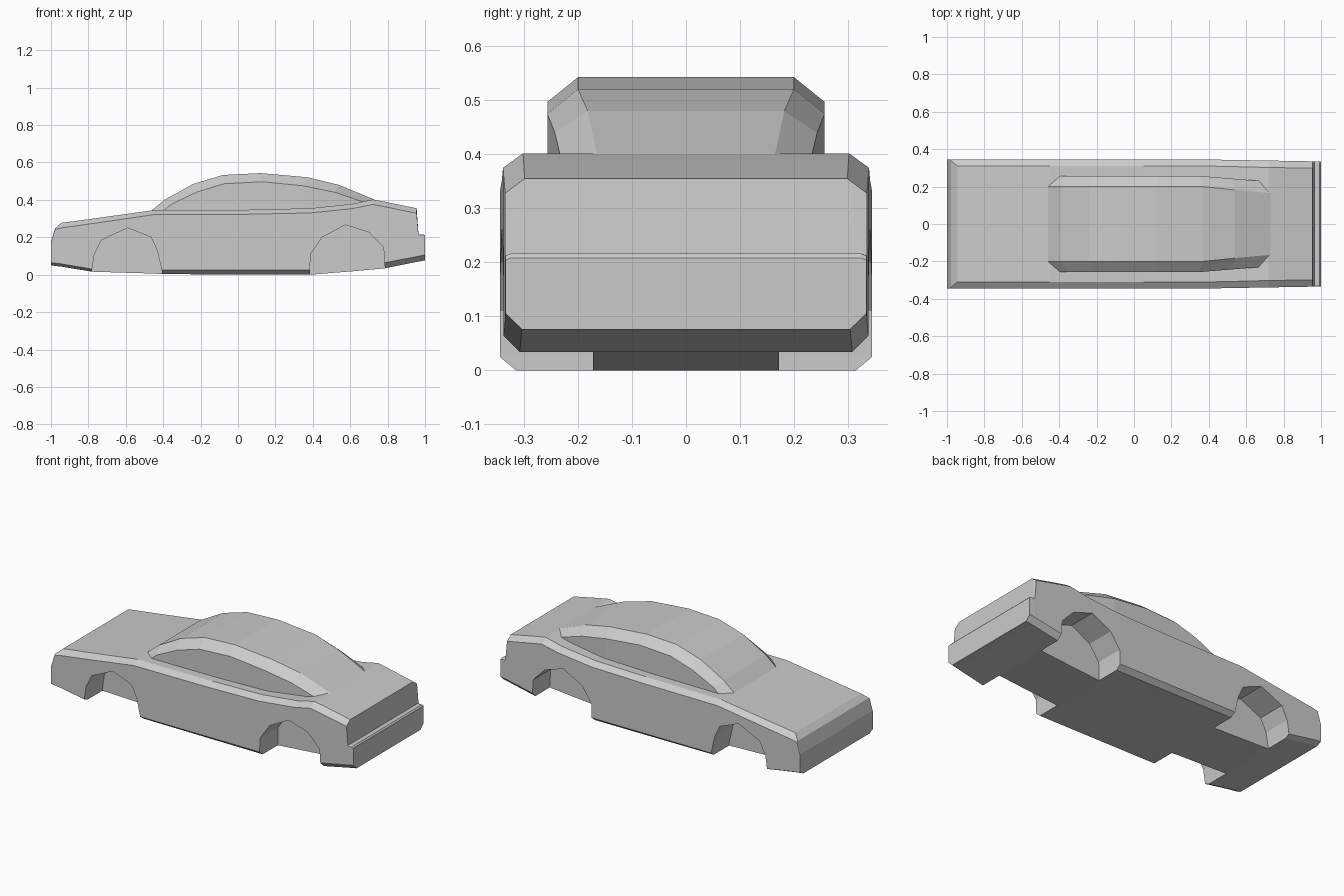
import bpy, bmesh

if "Cube" in bpy.data.objects:
    bpy.data.objects.remove(bpy.data.objects["Cube"])


def make_object(name, bm):
    bmesh.ops.recalc_face_normals(bm, faces=bm.faces[:])
    mesh = bpy.data.meshes.new(name)
    bm.to_mesh(mesh)
    bm.free()
    ob = bpy.data.objects.new(name, mesh)
    bpy.context.collection.objects.link(ob)
    return ob


def loft(name, half_rings):
    """Skin half sections (top to bottom, +y side) mirrored into closed rings."""
    bm = bmesh.new()
    rings = []
    for half in half_rings:
        full = half + [(x, -y, z) for x, y, z in reversed(half)]
        rings.append([bm.verts.new(p) for p in full])
    for a, b in zip(rings, rings[1:]):
        n = len(a)
        for i in range(n):
            j = (i + 1) % n
            bm.faces.new((a[i], a[j], b[j], b[i]))
    bm.faces.new(rings[0])
    bm.faces.new(rings[-1])
    return make_object(name, bm)


def prism(name, outline, y0, y1):
    bm = bmesh.new()
    face = bm.faces.new([bm.verts.new((x, y0, z)) for x, z in outline])
    ext = bmesh.ops.extrude_face_region(bm, geom=[face])["geom"]
    verts = [v for v in ext if isinstance(v, bmesh.types.BMVert)]
    bmesh.ops.translate(bm, verts=verts, vec=(0, y1 - y0, 0))
    return make_object(name, bm)


# Body stations: x, top z, shoulder z, top half width, half width, sill z, floor z
stations = [
    (-1.0, .175, .170, .340, .345, .065, .050),
    (-.978, .248, .242, .338, .345, .062, .047),
    (-.945, .277, .250, .310, .345, .058, .043),
    (-.78, .299, .273, .310, .345, .030, .016),
    (-.45, .345, .321, .310, .345, .025, .006),
    (-.405, .345, .321, .310, .345, .025, .003),
    (.05, .347, .323, .310, .345, .025, .001),
    (.385, .355, .330, .310, .345, .025, .000),
    (.61, .378, .353, .305, .341, .047, .018),
    (.72, .402, .375, .302, .339, .058, .028),
    (.785, .390, .363, .301, .338, .064, .034),
    (.955, .355, .328, .299, .335, .097, .068),
    (.965, .216, .212, .325, .335, .099, .070),
    (.993, .216, .212, .325, .334, .104, .075),
    (1.0, .208, .204, .325, .334, .105, .076),
]
body = loft("car_body", [
    [(x, wt, zt), (x, w, zs), (x, w, sill), (x, w - .03, floor)]
    for x, zt, zs, wt, w, sill, floor in stations])

# Wheel wells cut out of the body
front_arch = [(-.78, -.05), (-.78, .03), (-.768, .11), (-.73, .185), (-.59, .25),
              (-.465, .2), (-.432, .13), (-.405, .01), (-.405, -.05)]
rear_arch = [(.385, -.05), (.385, .03), (.388, .11), (.45, .2), (.575, .266),
             (.70, .226), (.778, .146), (.785, .04), (.785, -.05)]
for arch in (front_arch, rear_arch):
    for s in (1, -1):
        cutter = prism("wheel_well_cutter", arch, s * .172, s * .5)
        cutter.hide_render = True
        mod = body.modifiers.new("wheel_well", "BOOLEAN")
        mod.operation = "DIFFERENCE"
        mod.solver = "EXACT"
        mod.object = cutter
        bpy.context.view_layer.objects.active = body
        bpy.ops.object.modifier_apply(modifier=mod.name)
        bpy.data.objects.remove(cutter)

# Cabin: roof edge (x, y, z) paired with window edge (x, y, z)
cabin = [
    ((-.46, .2, .345), (-.395, .257, .345)),
    ((-.39, .2, .402), (-.36, .257, .375)),
    ((-.24, .2, .485), (-.22, .257, .442)),
    ((-.08, .2, .533), (-.075, .257, .486)),
    ((.12, .2, .543), (.13, .257, .497)),
    ((.37, .2, .521), (.35, .257, .475)),
    ((.54, .182, .480), (.52, .243, .440)),
    ((.73, .165, .401), (.68, .230, .385)),
]
loft("cabin", [[roof, side, (side[0], side[1], .3)] for roof, side in cabin])
